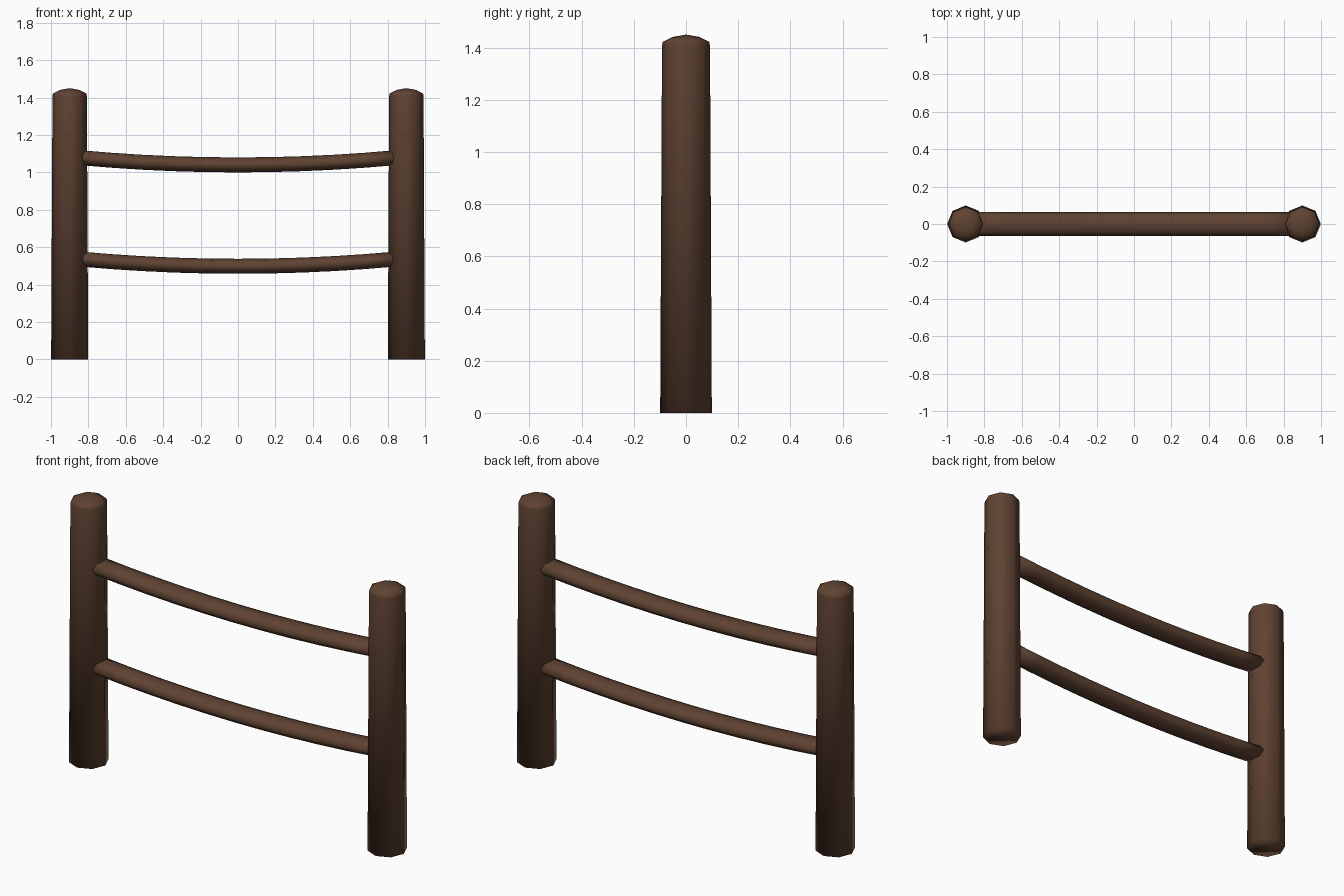
import bpy, bmesh, math

if "Cube" in bpy.data.objects:
    bpy.data.objects.remove(bpy.data.objects["Cube"])

wood = bpy.data.materials.new("brown_wood")
wood.diffuse_color = (0.114, 0.055, 0.032, 1)
wood.use_nodes = True
wood.node_tree.nodes["Principled BSDF"].inputs["Base Color"].default_value = wood.diffuse_color


def loft(name, rings, start_tip=None, end_tip=None):
    """Skin a list of equal-sized point rings, closing ends with a cap or a tip."""
    bm = bmesh.new()
    loops = [[bm.verts.new(p) for p in ring] for ring in rings]
    n = len(loops[0])
    for a, b in zip(loops, loops[1:]):
        for i in range(n):
            j = (i + 1) % n
            bm.faces.new((a[i], a[j], b[j], b[i]))
    for loop, tip in ((loops[0], start_tip), (loops[-1], end_tip)):
        if tip:
            t = bm.verts.new(tip)
            for i in range(n):
                bm.faces.new((loop[i], loop[(i + 1) % n], t))
        else:
            bm.faces.new(loop)
    bmesh.ops.recalc_face_normals(bm, faces=bm.faces)
    for f in bm.faces:
        f.smooth = True
    me = bpy.data.meshes.new(name)
    bm.to_mesh(me)
    bm.free()
    me.materials.append(wood)
    ob = bpy.data.objects.new(name, me)
    bpy.context.collection.objects.link(ob)
    return ob


SIDES = 8
angles = [2 * math.pi * i / SIDES for i in range(SIDES)]

# Tapered octagonal posts with a domed top
post_profile = [(0.099, 0), (0.092, 1.408), (0.089, 1.422), (0.052, 1.441)]
for side, x in (("left", -0.9), ("right", 0.9)):
    rings = [[(x + r * math.cos(a), r * math.sin(a), z) for a in angles]
             for r, z in post_profile]
    loft(side + "_post", rings, end_tip=(x, 0, 1.45))

# Sagging oval rails, ends buried in the posts
STEPS, HALF = 10, 0.86
for name, z0 in (("upper_rail", 1.04), ("lower_rail", 0.498)):
    rings = []
    for k in range(STEPS + 1):
        x = HALF * (2 * k / STEPS - 1)
        z = z0 + 0.04 * (x / HALF) ** 2
        rings.append([(x, 0.064 * math.cos(a), z + 0.04 * math.sin(a)) for a in angles])
    loft(name, rings)
